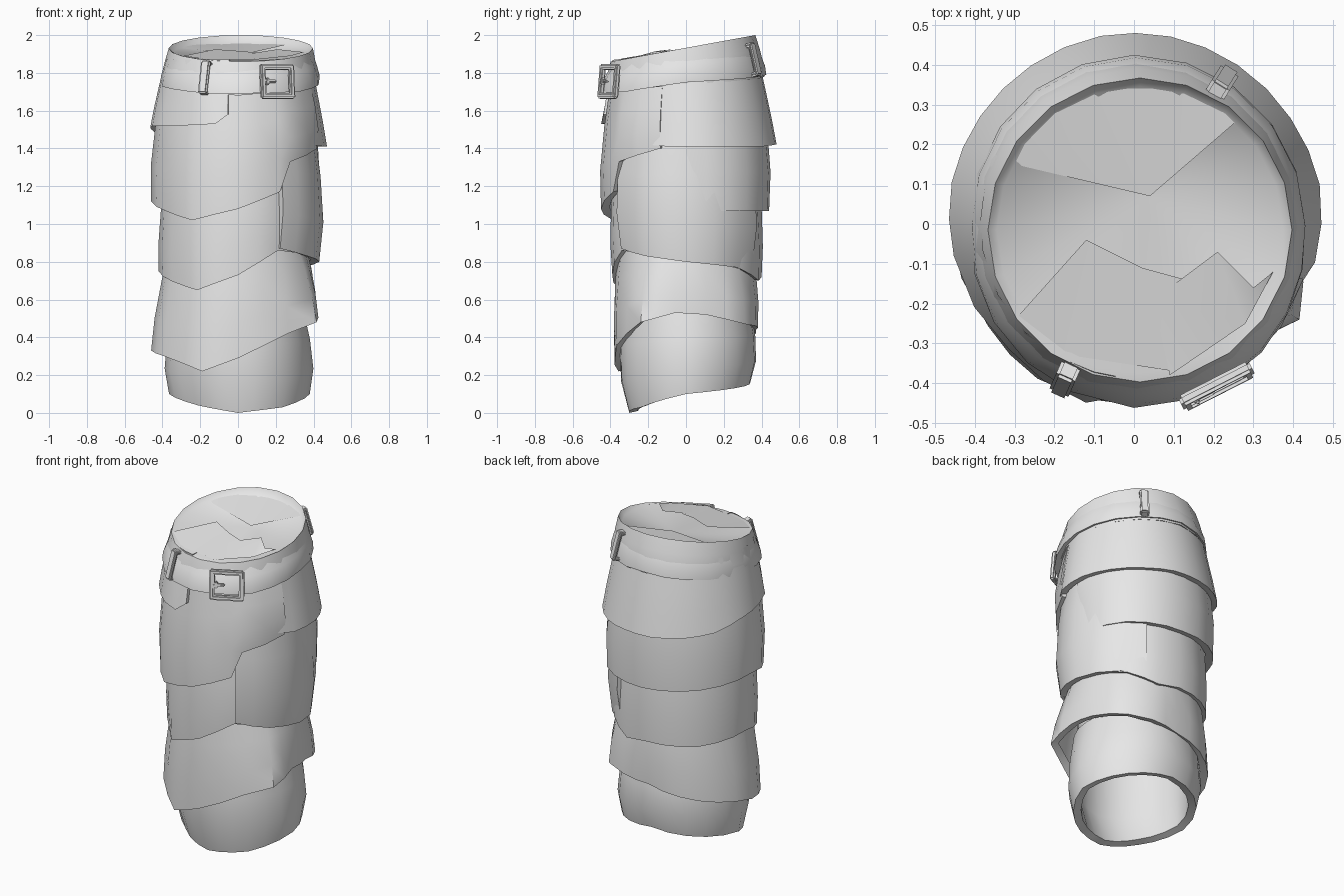
import bpy, bmesh, math
from mathutils import Vector, Matrix

cube = bpy.data.objects.get("Cube")
if cube:
    bpy.data.objects.remove(cube)

cloth = bpy.data.materials.new("grey cloth")
cloth.use_nodes = True
GREY = (0.8, 0.8, 0.8, 1)
cloth.diffuse_color = GREY
cloth.node_tree.nodes["Principled BSDF"].inputs["Base Color"].default_value = GREY

RIM_SHIFT = Vector((0.015, -0.015, 0))


def finish(name, bm, angle=40):
    mesh = bpy.data.meshes.new(name)
    bm.to_mesh(mesh)
    bm.free()
    mesh.materials.append(cloth)
    obj = bpy.data.objects.new(name, mesh)
    bpy.context.collection.objects.link(obj)
    bpy.ops.object.select_all(action="DESELECT")
    obj.select_set(True)
    bpy.context.view_layer.objects.active = obj
    bpy.ops.object.shade_smooth_by_angle(angle=math.radians(angle))
    return obj


def polar(deg, r, z):
    a = math.radians(deg)
    return Vector((r * math.cos(a), r * math.sin(a), z))


def sample(columns, closed):
    """Fill in the (angle, height, radius) columns so no step is over 20 degrees."""
    cols = list(columns)
    if closed:
        a, z, r = cols[0]
        cols.append((a + 360, z, r))
    out = []
    for c, d in zip(cols, cols[1:]):
        n = math.ceil((d[0] - c[0]) / 20)
        out += [[u + (v - u) * k / n for u, v in zip(c, d)] for k in range(n)]
    return out if closed else out + [list(cols[-1])]


def band(name, columns, top, closed=True, bulge=0.01, tilt=0.0, lining=False,
         shift=Vector()):
    """A wrapped strip from a top ring down to a shaped hem with a folded lip."""
    cols = sample(columns, closed)
    top_z, top_r = top
    strips = []
    for a, z, r in cols:
        zt = top_z + tilt * math.sin(math.radians(a))
        pts = []
        for t in (0, 0.35, 0.7, 1):
            swell = bulge * math.sin(math.pi * min(1, t * 0.8)) * (t < 1)
            point = polar(a, top_r + (r - top_r) * t + swell, zt + (z - zt) * t)
            pts.append(point + shift * (1 - t))
        pts.append(polar(a, r - 0.045, z + 0.01))
        if lining:
            pts += [polar(a, 0.32, z + 0.2), polar(a, 0.33, 1.8)]
        strips.append(pts)
    if not closed:
        # Tuck the loose ends inward
        tuck = lambda s: [Vector((p.x * 0.9, p.y * 0.9, p.z)) for p in s]
        strips = [tuck(strips[0])] + strips + [tuck(strips[-1])]
    bm = bmesh.new()
    grid = [[bm.verts.new(p) for p in s] for s in strips]
    pairs = list(zip(grid, grid[1:]))
    if closed:
        pairs.append((grid[-1], grid[0]))
    for s, n in pairs:
        for j in range(len(s) - 1):
            bm.faces.new((s[j], s[j + 1], n[j + 1], n[j]))
    return finish(name, bm)


# Cloth wraps, bottom to top
band("bottom_cuff", [(-180, .1, .365), (-135, .04, .3), (-90, 0, .3), (-45, .03, .335),
                     (0, .1, .38), (45, .13, .36), (90, .16, .34)],
     (.55, .345), bulge=.03, lining=True)
band("lower_wrap", [(-180, .33, .46), (-155, .3, .43), (-135, .26, .405), (-118, .22, .405),
                    (-90, .29, .375), (-50, .42, .41), (-30, .48, .48), (-8, .53, .42),
                    (15, .52, .41), (45, .47, .445), (65, .46, .41), (90, .44, .37),
                    (135, .38, .41)], (.9, .36), bulge=.012)
band("middle_wrap", [(-180, .75, .42), (-135, .67, .395), (-122, .65, .41), (-90, .73, .39),
                     (-58, .86, .4), (0, .82, .41), (45, .76, .415), (70, .7, .41),
                     (90, .72, .4), (135, .72, .41)], (1.25, .39))
band("side_wrap", [(-57, .87, .41), (-30, .83, .425), (0, .8, .43), (40, .77, .42),
                   (60, .74, .40)], (1.5, .405), closed=False, bulge=.03)
band("upper_wrap", [(0, 1.1, .405), (14, 1.07, .435), (45, 1.07, .455), (90, 1.07, .44),
                    (135, 1.09, .45), (180, 1.12, .46), (215, 1.06, .44), (238, 1.02, .455),
                    (270, 1.08, .45), (300, 1.17, .445), (308, 1.33, .45), (342, 1.4, .44)],
     (1.75, .4), closed=False, bulge=.02)
band("top_wrap", [(-28, 1.42, .435), (-12, 1.41, .465), (12, 1.41, .477), (34, 1.41, .475),
                  (57, 1.41, .477), (79, 1.42, .48), (100, 1.42, .48), (123, 1.43, .475),
                  (145, 1.45, .472), (167, 1.5, .47), (190, 1.52, .46), (225, 1.52, .445),
                  (255, 1.53, .465), (263, 1.58, .44)],
     (1.87, .385), closed=False, bulge=.003)

# Rim and belt
band("rim", [(-90, 1.68, .43), (0, 1.74, .41), (90, 1.78, .415), (180, 1.74, .4)],
     (1.93, .382), tilt=.07, shift=RIM_SHIFT)
band("belt", [(-110, 1.69, .45), (-90, 1.69, .462), (-45, 1.7, .455), (0, 1.75, .43),
              (90, 1.79, .425), (180, 1.74, .41)],
     (1.89, .384), tilt=.06, bulge=.01, shift=RIM_SHIFT)

# Stuffed top: shallow disc, level with the rim in front and sunken at the back
bm = bmesh.new()
centre = bm.verts.new((0.03, 0.07, 1.89))
ring, edge = [], []
for k in range(20):
    s = math.sin(math.radians(k * 18))
    edge.append(bm.verts.new(polar(k * 18, .382, 1.93 + .07 * s) + RIM_SHIFT))
    ring.append(bm.verts.new(polar(k * 18, .36, 1.91 + .045 * s) + RIM_SHIFT))
for k in range(20):
    n = (k + 1) % 20
    bm.faces.new((edge[k], edge[n], ring[n], ring[k]))
    bm.faces.new((ring[k], ring[n], centre))
finish("top_filling", bm, 80)


def flap(name, points):
    bm = bmesh.new()
    bm.faces.new([bm.verts.new(p) for p in points])
    bmesh.ops.triangulate(bm, faces=bm.faces[:])
    finish(name, bm, 60)


# Loose folded ends lying in the opening
flap("left_flap", [(-.29, -.23, 1.89), (-.16, -.33, 1.87), (.1, -.37, 1.87),
                   (.13, -.14, 1.905), (.02, -.11, 1.915), (-.12, -.04, 1.925)])
flap("right_flap", [(.05, -.19, 1.9), (.09, -.38, 1.87), (.28, -.25, 1.89),
                    (.35, -.12, 1.91), (.3, -.16, 1.915), (.21, -.07, 1.925)])
flap("back_flap", [(-.3, .15, 1.93), (.04, .07, 1.9), (.26, .26, 1.95), (.12, .34, 1.955),
                   (-.1, .34, 1.955), (-.25, .25, 1.95)])


def add_bar(bm, size, place, bevel=.008):
    part = bmesh.new()
    bmesh.ops.create_cube(part, size=1)
    bmesh.ops.scale(part, vec=size, verts=part.verts)
    bmesh.ops.bevel(part, geom=part.edges[:], offset=bevel, segments=2, affect="EDGES")
    bmesh.ops.translate(part, vec=place, verts=part.verts)
    tmp = bpy.data.meshes.new("bar")
    part.to_mesh(tmp)
    part.free()
    bm.from_mesh(tmp)
    bpy.data.meshes.remove(tmp)


def mount(obj, deg, r, z, lean):
    # Local x points outward, y runs around the sleeve
    obj.matrix_world = (Matrix.Translation(polar(deg, r, z))
                        @ Matrix.Rotation(math.radians(deg), 4, "Z")
                        @ Matrix.Rotation(math.radians(-lean), 4, "Y"))


# Buckle: square frame with a prong
bm = bmesh.new()
for side in (-1, 1):
    add_bar(bm, (.03, .03, .18), (0, side * .085, 0))
    add_bar(bm, (.03, .2, .03), (0, 0, side * .077))
add_bar(bm, (.02, .08, .016), (.005, -.05, 0), .005)
add_bar(bm, (.025, .016, .04), (.005, -.06, 0), .005)
mount(finish("buckle", bm, 60), -63, .458, 1.755, 5)

# Belt loops: a face bar with turned-in ends
for name, deg, r, z in (("front_loop", -114, .428, 1.775), ("back_loop", 58, .418, 1.87)):
    bm = bmesh.new()
    add_bar(bm, (.022, .052, .18), (.012, 0, 0))
    for side in (-1, 1):
        add_bar(bm, (.05, .052, .022), (-.005, 0, side * .079))
    mount(finish(name, bm, 60), deg, r, z, 15)
